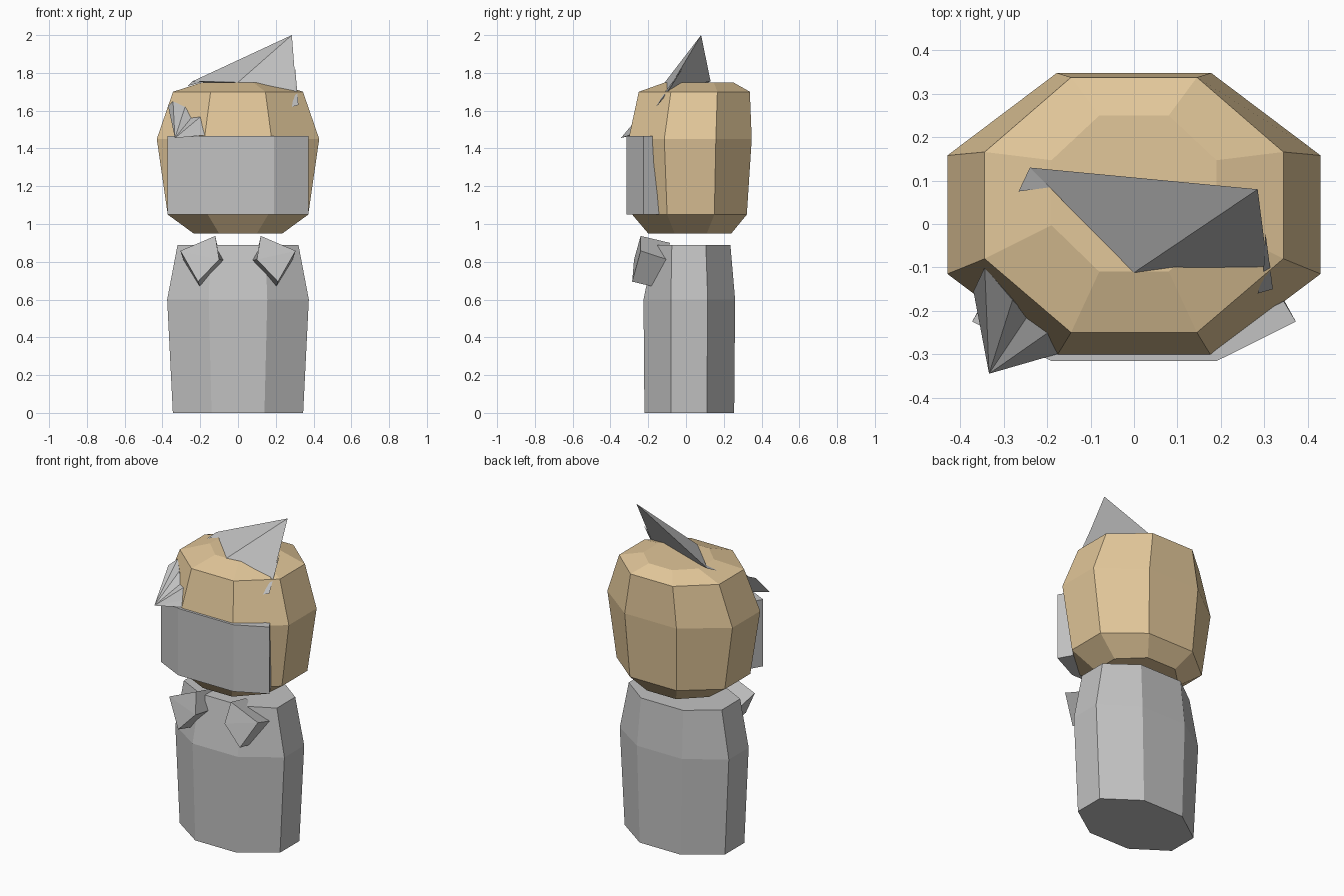
import bpy, bmesh
from mathutils import Vector

if "Cube" in bpy.data.objects:
    bpy.data.objects.remove(bpy.data.objects["Cube"])


def material(name, rgb):
    m = bpy.data.materials.new(name)
    m.diffuse_color = (*rgb, 1)
    m.use_nodes = True
    m.node_tree.nodes["Principled BSDF"].inputs["Base Color"].default_value = m.diffuse_color
    return m


TAN = material("warm_tan", (0.76, 0.57, 0.32))
GREY = material("mid_grey", (0.54, 0.54, 0.54))


def make(name, verts, faces, mat):
    me = bpy.data.meshes.new(name)
    me.from_pydata(verts, [], faces)
    bm = bmesh.new()
    bm.from_mesh(me)
    bmesh.ops.recalc_face_normals(bm, faces=bm.faces)
    bm.to_mesh(me)
    bm.free()
    me.materials.append(mat)
    ob = bpy.data.objects.new(name, me)
    bpy.context.collection.objects.link(ob)
    return ob


def loft(name, levels, mat):
    """Stack eight-sided rings: z, half width, front facet half width,
    front y, back y, side facet front y, side facet back y."""
    verts, faces = [], []
    for z, w, f, yf, yb, sf, sb in levels:
        verts += [(-f, yf, z), (f, yf, z), (w, sf, z), (w, sb, z),
                  (f, yb, z), (-f, yb, z), (-w, sb, z), (-w, sf, z)]
    for k in range(len(levels) - 1):
        a = 8 * k
        for i in range(8):
            j = (i + 1) % 8
            faces.append((a + i, a + j, a + 8 + j, a + 8 + i))
    faces.append(tuple(range(7, -1, -1)))
    faces.append(tuple(range(len(verts) - 8, len(verts))))
    return make(name, verts, faces, mat)


# Body: tapered octagonal column
loft("body", [
    (0.00, 0.345, 0.14, -0.22, 0.255, -0.08, 0.11),
    (0.60, 0.375, 0.155, -0.225, 0.26, -0.08, 0.115),
    (0.89, 0.32, 0.145, -0.165, 0.235, -0.075, 0.105),
], GREY)

# Head: faceted rounded block
loft("head", [
    (0.95, 0.235, 0.10, -0.20, 0.24, -0.06, 0.11),
    (1.05, 0.372, 0.16, -0.285, 0.322, -0.10, 0.15),
    (1.45, 0.43, 0.178, -0.304, 0.348, -0.115, 0.158),
    (1.70, 0.344, 0.145, -0.25, 0.338, -0.08, 0.166),
    (1.75, 0.19, 0.08, -0.11, 0.25, -0.003, 0.147),
], TAN)

# Mask: bent plate around the front of the head
outline = [(-0.373, -0.225), (-0.19, -0.316), (0.19, -0.316), (0.373, -0.225)]
inner = {1.05: [(0.328, -0.143), (0.15, -0.25)],
         1.465: [(0.345, -0.178), (0.165, -0.27)]}
verts = []
for z, pts in inner.items():
    ring = outline + pts + [(-x, y) for x, y in reversed(pts)]
    verts += [(x, y, z) for x, y in ring]
faces = [(i, (i + 1) % 8, 8 + (i + 1) % 8, 8 + i) for i in range(8)]
for a in (0, 8):  # three quads per cap
    faces += [(a, a + 1, a + 6, a + 7), (a + 1, a + 2, a + 5, a + 6),
              (a + 2, a + 3, a + 4, a + 5)]
make("face_mask", verts, faces, GREY)

# Collar points: mirrored pair of skewed blocks
block = [(0.12, -0.24, 0.937), (0.305, -0.24, 0.858),
         (0.212, -0.285, 0.695), (0.10, -0.275, 0.812),
         (0.113, -0.085, 0.90), (0.29, -0.10, 0.812),
         (0.203, -0.18, 0.67), (0.075, -0.17, 0.808)]
sides = [(1, 2, 3), (1, 3, 0), (4, 5, 6, 7)]
sides += [(i, (i + 1) % 4, 4 + (i + 1) % 4, 4 + i) for i in range(4)]
for side, s in (("right", 1), ("left", -1)):
    make("collar_point_" + side, [(s * x, y, z) for x, y, z in block], sides, GREY)

# Tall hair spike: leaning pyramid rooted in the crown
make("crown_spike",
     [(0.285, 0.08, 2.0), (-0.24, 0.13, 1.756), (0.0, -0.112, 1.75),
      (0.308, -0.10, 1.70)],
     [(0, 1, 2), (0, 2, 3), (0, 3, 1), (1, 3, 2)], GREY)

# Small drooping ends of the tall spike
make("crown_spike_right_end",
     [(0.303, -0.02, 1.82), (0.298, -0.115, 1.695), (0.32, -0.15, 1.63),
      (0.285, -0.16, 1.62), (0.308, -0.10, 1.69)],
     [(0, 1, 3, 2), (0, 4, 1), (0, 2, 4), (1, 4, 3), (4, 2, 3)], GREY)
make("crown_spike_left_end",
     [(-0.24, 0.13, 1.756), (-0.266, 0.075, 1.73), (-0.235, 0.10, 1.745),
      (-0.19, 0.085, 1.752)],
     [(0, 1, 2), (0, 2, 3), (0, 3, 1), (1, 3, 2)], GREY)

# Forelock: faceted spike over the left brow, closed inside the head
rim = [(-0.37, -0.155, 1.624), (-0.344, -0.10, 1.65), (-0.28, -0.175, 1.62),
       (-0.245, -0.212, 1.565), (-0.198, -0.25, 1.568), (-0.17, -0.275, 1.508),
       (-0.178, -0.30, 1.47)]
tip, root = (-0.334, -0.345, 1.455), (-0.25, -0.17, 1.50)
n = len(rim)
faces = [(i, (i + 1) % n, n) for i in range(n)]
faces += [((i + 1) % n, i, n + 1) for i in range(n)]
faces = [f for f in faces if f not in ((n - 1, 0, n), (0, n - 1, n + 1))]
faces += [(n - 1, n + 1, n), (n + 1, 0, n)]
make("forelock", rim + [tip, root], faces, GREY)
